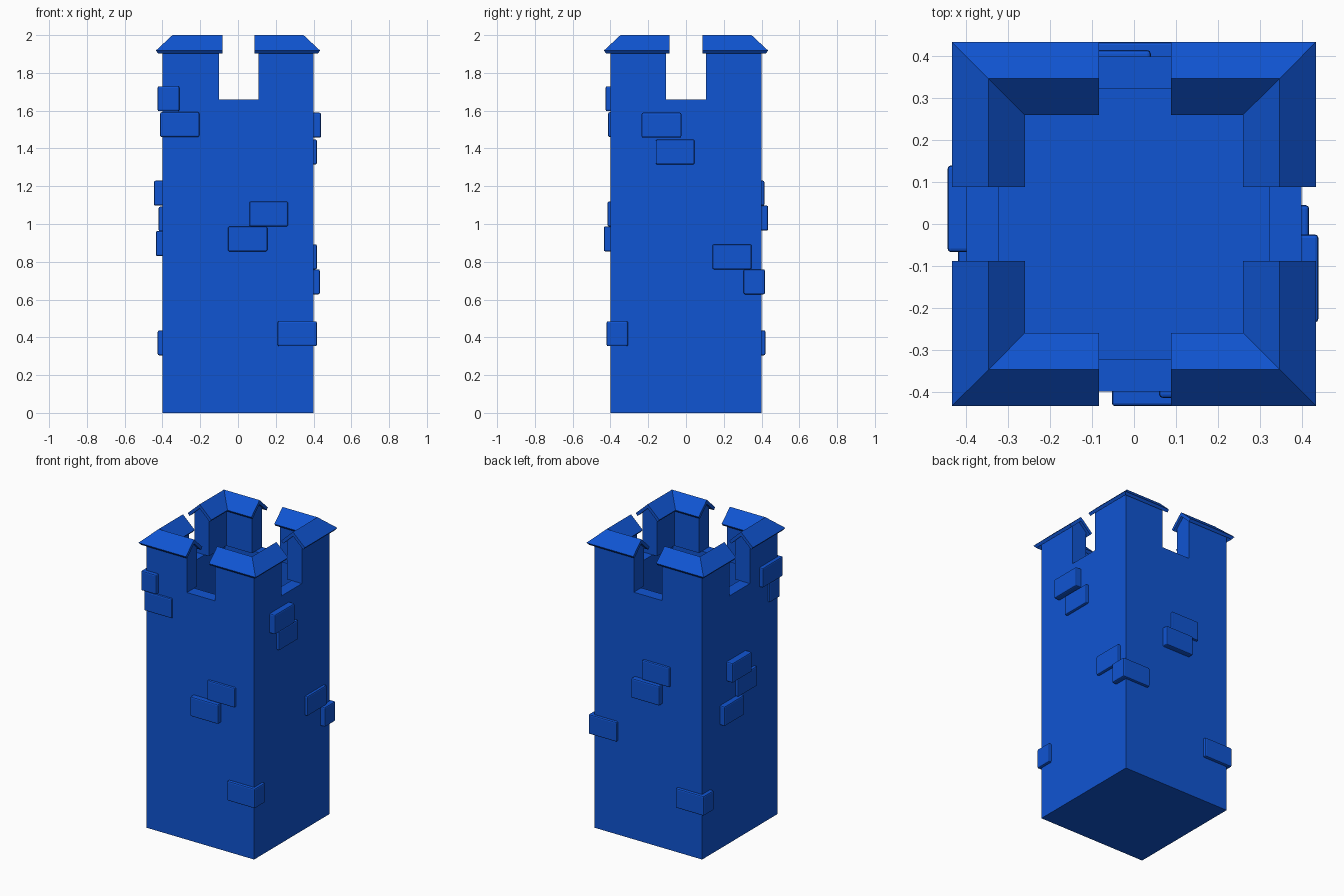
import bpy, bmesh

if "Cube" in bpy.data.objects:
    bpy.data.objects.remove(bpy.data.objects["Cube"])

blue = bpy.data.materials.new("blue")
blue.diffuse_color = (0.005, 0.09, 0.65, 1)
blue.use_nodes = True
blue.node_tree.nodes["Principled BSDF"].inputs["Base Color"].default_value = blue.diffuse_color


def finish(name, bm):
    bmesh.ops.recalc_face_normals(bm, faces=bm.faces)
    mesh = bpy.data.meshes.new(name)
    bm.to_mesh(mesh)
    bm.free()
    mesh.materials.append(blue)
    obj = bpy.data.objects.new(name, mesh)
    bpy.context.collection.objects.link(obj)
    return obj


def box(bm, x0, x1, y0, y1, z0, z1):
    for v in bmesh.ops.create_cube(bm, size=1)["verts"]:
        v.co = (x1 if v.co.x > 0 else x0,
                y1 if v.co.y > 0 else y0,
                z1 if v.co.z > 0 else z0)


def corner_sweep(name, profile, sx, sy, ex, ey):
    """Sweep a (distance from centre, height) profile around one mitred corner."""
    bm = bmesh.new()
    rings = [[bm.verts.new(p) for p in ring] for ring in (
        [(ex, sy * d, z) for d, z in profile],
        [(sx * d, sy * d, z) for d, z in profile],
        [(sx * d, ey, z) for d, z in profile])]
    n = len(profile)
    for a, b in zip(rings, rings[1:]):
        for i in range(n):
            j = (i + 1) % n
            bm.faces.new((a[i], a[j], b[j], b[i]))
    bm.faces.new(rings[0])
    bm.faces.new(rings[-1])
    return finish(name, bm)


# Tower body: box with a hollow sunk into its top
WALL, INNER, NOTCH, FLOOR = 0.40, 0.29, 1.66, 1.30
bm = bmesh.new()
box(bm, -WALL, WALL, -WALL, WALL, 0, NOTCH)
bm.normal_update()
top = max(bm.faces, key=lambda f: f.calc_center_median().z)
bmesh.ops.inset_region(bm, faces=[top], thickness=WALL - INNER)
well = bmesh.ops.extrude_face_region(bm, geom=[top])["geom"]
for v in well:
    if isinstance(v, bmesh.types.BMVert):
        v.co.z = FLOOR
if top.is_valid:
    bmesh.ops.delete(bm, geom=[top], context="FACES_ONLY")
finish("tower_body", bm)

# Corner battlements with gabled tops, each under a thin ridged roof
merlon = [(INNER, NOTCH), (WALL, NOTCH), (WALL, 1.922), (0.347, 1.973), (INNER, 1.918)]
roof = [(0.435, 1.918), (0.347, 2.0), (0.26, 1.918),
        (0.273, 1.902), (0.347, 1.972), (0.422, 1.902)]
for sx in (-1, 1):
    for sy in (-1, 1):
        tag = ("front" if sy < 0 else "back") + ("_left" if sx < 0 else "_right")
        corner_sweep("battlement_" + tag, merlon, sx, sy,
                     0.108 if sx > 0 else -0.10, sy * 0.107)
        corner_sweep("battlement_roof_" + tag, roof, sx, sy,
                     0.088 if sx > 0 else -0.083, sy * 0.088)

# Raised bricks: x range, y range, bottom height
bricks = {
    "front": [(0.06, 0.265, -0.415, -0.33, 0.987), (-0.053, 0.155, -0.435, -0.33, 0.855)],
    "back": [(-0.165, 0.04, 0.33, 0.415, 1.097), (-0.105, 0.105, 0.33, 0.435, 0.965)],
    "left": [(-0.445, -0.33, -0.067, 0.14, 1.097), (-0.42, -0.33, -0.16, 0.045, 0.96),
             (-0.435, -0.33, 0.0, 0.21, 0.83)],
    "right": [(0.33, 0.44, -0.235, -0.025, 1.457), (0.33, 0.418, -0.16, 0.045, 1.315),
              (0.33, 0.418, 0.14, 0.347, 0.76)],
    "corner": [(-0.425, -0.31, -0.425, -0.21, 1.597), (-0.412, -0.205, -0.412, -0.30, 1.46),
               (0.21, 0.418, -0.42, -0.307, 0.353), (0.225, 0.433, 0.305, 0.418, 0.628),
               (-0.425, -0.215, 0.31, 0.42, 0.305)],
}
for side, items in bricks.items():
    bm = bmesh.new()
    for x0, x1, y0, y1, z in items:
        box(bm, x0, x1, y0, y1, z, z + 0.132)
    obj = finish(side + "_bricks", bm)
    bevel = obj.modifiers.new("soft_edges", "BEVEL")
    bevel.width = 0.008
    bevel.segments = 2
